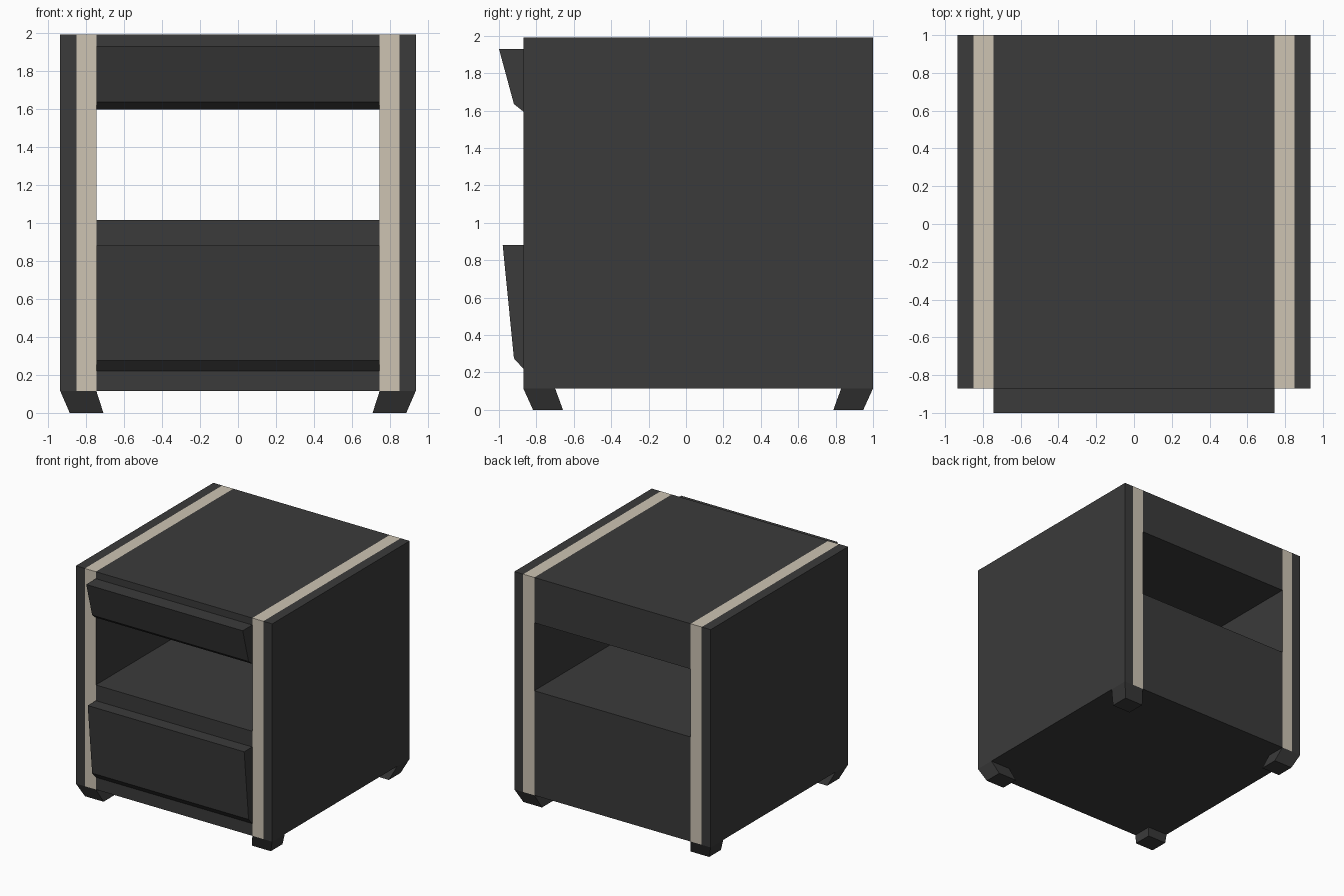
import bpy, bmesh
from mathutils import Vector

if "Cube" in bpy.data.objects:
    bpy.data.objects.remove(bpy.data.objects["Cube"])


def material(name, rgb):
    m = bpy.data.materials.new(name)
    m.diffuse_color = (*rgb, 1)
    m.use_nodes = True
    m.node_tree.nodes["Principled BSDF"].inputs["Base Color"].default_value = m.diffuse_color
    return m


CHARCOAL = material("charcoal", (0.043, 0.043, 0.043))
CREAM = material("cream", (0.61, 0.55, 0.45))
FRONT, BACK = -0.87, 1.0
XS = [-0.935, -0.85, -0.745, 0.745, 0.85, 0.935]
ZS = [0.115, 1.015, 1.6, 1.99]


def finish(name, bm, mats):
    bmesh.ops.recalc_face_normals(bm, faces=bm.faces[:])
    mesh = bpy.data.meshes.new(name)
    bm.to_mesh(mesh)
    bm.free()
    for m in mats:
        mesh.materials.append(m)
    ob = bpy.data.objects.new(name, mesh)
    bpy.context.collection.objects.link(ob)
    return ob


def extrude(bm, faces, offset):
    ext = bmesh.ops.extrude_face_region(bm, geom=faces, use_keep_orig=True)
    verts = [g for g in ext["geom"] if isinstance(g, bmesh.types.BMVert)]
    bmesh.ops.translate(bm, verts=verts, vec=Vector(offset))


# cabinet body: front grid with an open shelf cell, extruded to the back
bm = bmesh.new()
grid = [[bm.verts.new((x, FRONT, z)) for z in ZS] for x in XS]
cells = []
for i in range(5):
    for k in range(3):
        if (i, k) != (2, 1):
            cells.append(bm.faces.new((grid[i][k], grid[i + 1][k],
                                       grid[i + 1][k + 1], grid[i][k + 1])))
extrude(bm, cells, (0, BACK - FRONT, 0))
bmesh.ops.recalc_face_normals(bm, faces=bm.faces[:])
# cream bands wrap the front, top and back only
for f in bm.faces:
    band = 0.75 < abs(f.calc_center_median().x) < 0.85
    if band and abs(f.normal.x) < 0.5 and f.normal.z > -0.5:
        f.material_index = 1
finish("cabinet_body", bm, [CHARCOAL, CREAM])


# slanted drawer fronts: side profile in (y, z), extruded across
def drawer_front(name, profile):
    bm = bmesh.new()
    face = bm.faces.new([bm.verts.new((-0.745, y, z)) for y, z in profile])
    extrude(bm, [face], (1.49, 0, 0))
    finish(name, bm, [CHARCOAL])


drawer_front("upper_drawer_front",
             [(FRONT, 1.93), (-1.0, 1.93), (-0.92, 1.635), (FRONT, 1.595)])
drawer_front("lower_drawer_front",
             [(FRONT, 0.88), (-0.98, 0.88), (-0.92, 0.275), (FRONT, 0.22)])


# feet: blocks leaning inward from each bottom corner
def foot(name, sx, sy):
    mid = (FRONT + BACK) / 2
    half = (BACK - FRONT) / 2
    bm = bmesh.new()
    bmesh.ops.create_cube(bm, size=1)
    for v in bm.verts:
        outer_x, outer_y, top = v.co.x > 0, v.co.y > 0, v.co.z > 0
        x = (0.935 if outer_x else 0.745) if top else (0.885 if outer_x else 0.708)
        y = half - (0 if outer_y else 0.17) - (0 if top else (0.052 if outer_y else 0.042))
        v.co = (sx * x, mid + sy * y, 0.115 if top else 0)
    finish(name, bm, [CHARCOAL])


for sx, side in ((-1, "left"), (1, "right")):
    for sy, end in ((-1, "front"), (1, "back")):
        foot(f"{end}_{side}_foot", sx, sy)
